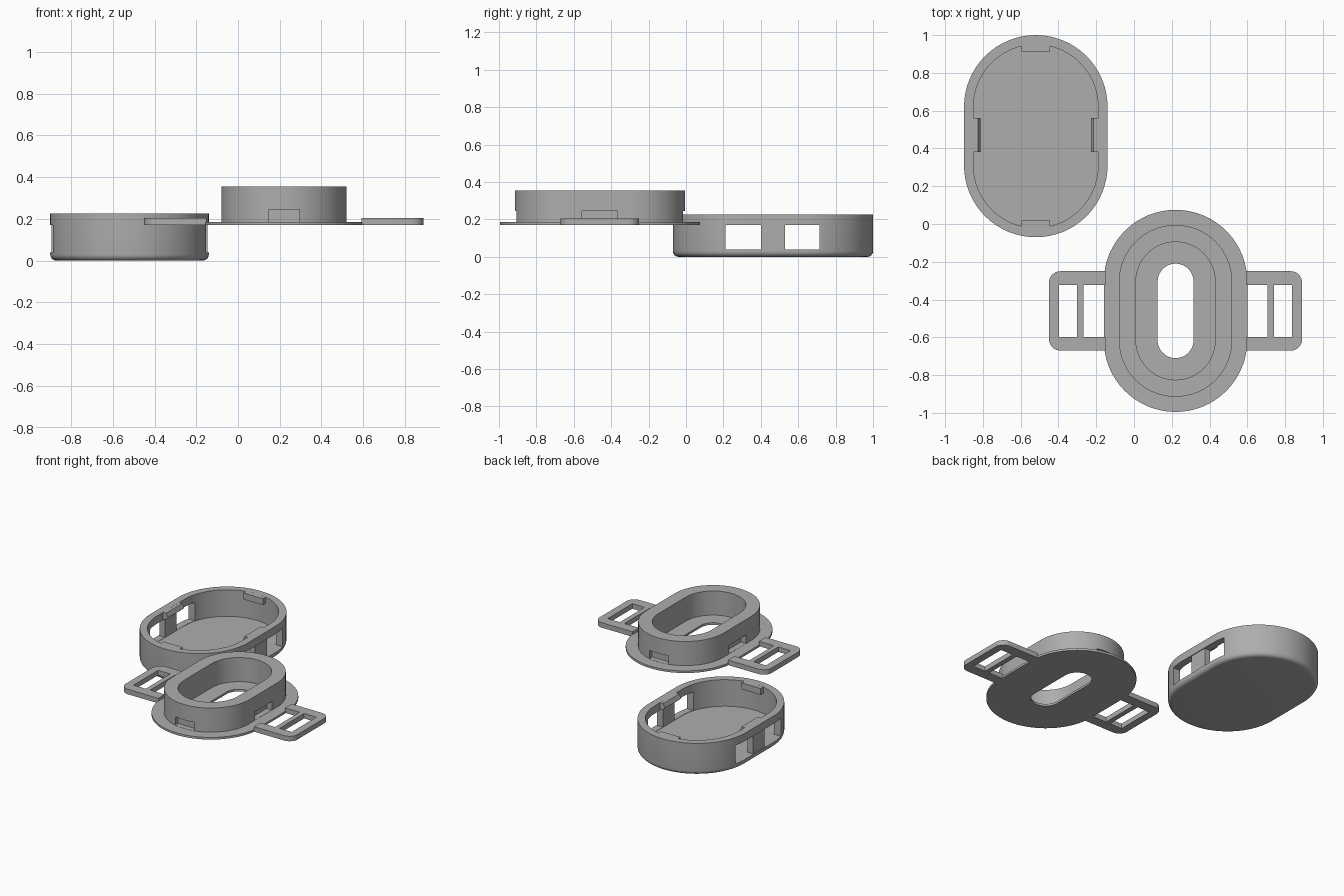
import bpy, bmesh, math
from mathutils import Vector

cube = bpy.data.objects.get("Cube")
if cube:
    bpy.data.objects.remove(cube, do_unlink=True)

GREY = (0.42, 0.42, 0.42, 1)
grey = bpy.data.materials.new("plain grey")
grey.use_nodes = True
grey.diffuse_color = GREY
grey.node_tree.nodes["Principled BSDF"].inputs["Base Color"].default_value = GREY

STRAIGHT = 0.155   # half length of the straight sides
CASE = Vector((-0.52, 0.465, 0))
LID = Vector((0.22, -0.46, 0))


def finish(name, bm):
    bmesh.ops.recalc_face_normals(bm, faces=bm.faces)
    mesh = bpy.data.meshes.new(name)
    bm.to_mesh(mesh)
    bm.free()
    mesh.materials.append(grey)
    obj = bpy.data.objects.new(name, mesh)
    bpy.context.collection.objects.link(obj)
    return obj


def select(obj):
    bpy.ops.object.select_all(action="DESELECT")
    obj.select_set(True)
    bpy.context.view_layer.objects.active = obj


def smooth(obj):
    select(obj)
    bpy.ops.object.shade_smooth_by_angle(angle=math.radians(30))


def stadium(bm, centre, r, z, n=32):
    ring = []
    for end in (1, -1):
        for i in range(n + 1):
            a = math.pi * i / n
            p = Vector((end * r * math.cos(a), end * (STRAIGHT + r * math.sin(a)), z))
            ring.append(bm.verts.new(centre + p))
    return ring


def loft(name, centre, profile, closed):
    """Sweep a (radius, height) profile round a stadium outline."""
    bm = bmesh.new()
    rings = [stadium(bm, centre, r, z) for r, z in profile]
    pairs = list(zip(rings, rings[1:]))
    if closed:
        pairs.append((rings[-1], rings[0]))
    else:
        bm.faces.new(rings[0])
        bm.faces.new(rings[-1])
    for a, b in pairs:
        for i in range(len(a)):
            j = (i + 1) % len(a)
            bm.faces.new((a[i], a[j], b[j], b[i]))
    return finish(name, bm)


def prism(name, points, lift):
    """Extrude a flat outline along a vector."""
    bm = bmesh.new()
    face = bm.faces.new([bm.verts.new(p) for p in points])
    new = bmesh.ops.extrude_face_region(bm, geom=[face])["geom"]
    bmesh.ops.translate(bm, vec=lift, verts=[v for v in new if isinstance(v, bmesh.types.BMVert)])
    return finish(name, bm)


def box(name, x, y, z):
    x, y = sorted(x), sorted(y)
    pts = [(x[0], y[0], z[0]), (x[1], y[0], z[0]), (x[1], y[1], z[0]), (x[0], y[1], z[0])]
    return prism(name, pts, Vector((0, 0, z[1] - z[0])))


def cut(obj, x, y, z, centre=Vector()):
    cutter = box("cutter", [centre.x + v for v in x], [centre.y + v for v in y], z)
    cutter.hide_render = True
    mod = obj.modifiers.new("cut", "BOOLEAN")
    mod.operation, mod.solver, mod.object = "DIFFERENCE", "EXACT", cutter
    select(obj)
    bpy.ops.object.modifier_apply(modifier=mod.name)
    bpy.data.objects.remove(cutter, do_unlink=True)


# Case: rounded bottom edge, hollow tray
ROUND = 0.03
fillet = [(0.38 - ROUND + ROUND * math.sin(a), ROUND - ROUND * math.cos(a))
          for a in (math.pi / 2 * i / 6 for i in range(7))]
case = loft("case", CASE, fillet + [(0.38, 0.225), (0.33, 0.225), (0.33, 0.038)], False)

# Side windows, with the post between them set back slightly
for s in (1, -1):
    for y in ((-0.255, -0.065), (0.065, 0.25)):
        cut(case, (s * 0.2, s * 0.5), y, (0.04, 0.17), CASE)
    cut(case, (s * 0.374, s * 0.5), (-0.07, 0.07), (0.04, 0.17), CASE)
smooth(case)

# Snap tabs inside the rim
for s, end, side in ((1, "back", "left"), (-1, "front", "right")):
    box(end + "_tab", (CASE.x - 0.075, CASE.x + 0.075),
        (CASE.y + s * 0.447, CASE.y + s * 0.5), (0.18, 0.2248))
    wedge = [(0.34, 0.175), (0.315, 0.175), (0.292, 0.195), (0.305, 0.2248), (0.34, 0.2248)]
    prism(side + "_tab", [CASE + Vector((s * x, -0.085, z)) for x, z in wedge],
          Vector((0, 0.18, 0)))

# Lid: flange, raised collar and central slot
lid = loft("lid", LID, [(0.095, 0.17), (0.38, 0.17), (0.38, 0.185), (0.30, 0.185),
                        (0.30, 0.355), (0.21, 0.355), (0.21, 0.185), (0.095, 0.185)], True)
for s in (1, -1):
    cut(lid, (-0.075, 0.075), (s * 0.415, s * 0.5), (0.186, 0.245), LID)
    cut(lid, (s * 0.26, s * 0.34), (-0.095, 0.095), (0.186, 0.245), LID)
smooth(lid)

# Strap loops either side of the lid
CORNER = 0.06
for s, side in ((1, "left"), (-1, "right")):
    outline = [(0.372, -0.21), (0.372, 0.21)]
    for sy, start in ((1, 90), (-1, 0)):
        for i in range(9):
            a = math.radians(start - 90 * i / 8)
            outline.append((0.67 - CORNER + CORNER * math.cos(a),
                            sy * (0.21 - CORNER) + CORNER * math.sin(a)))
    loop = prism(side + "_strap_loop", [LID + Vector((s * x, y, 0.17)) for x, y in outline],
                 Vector((0, 0, 0.035)))
    for x in ((0.36, 0.487), (0.522, 0.617)):
        cut(loop, [s * v for v in x], (-0.137, 0.137), (0.1, 0.3), LID)
    smooth(loop)
